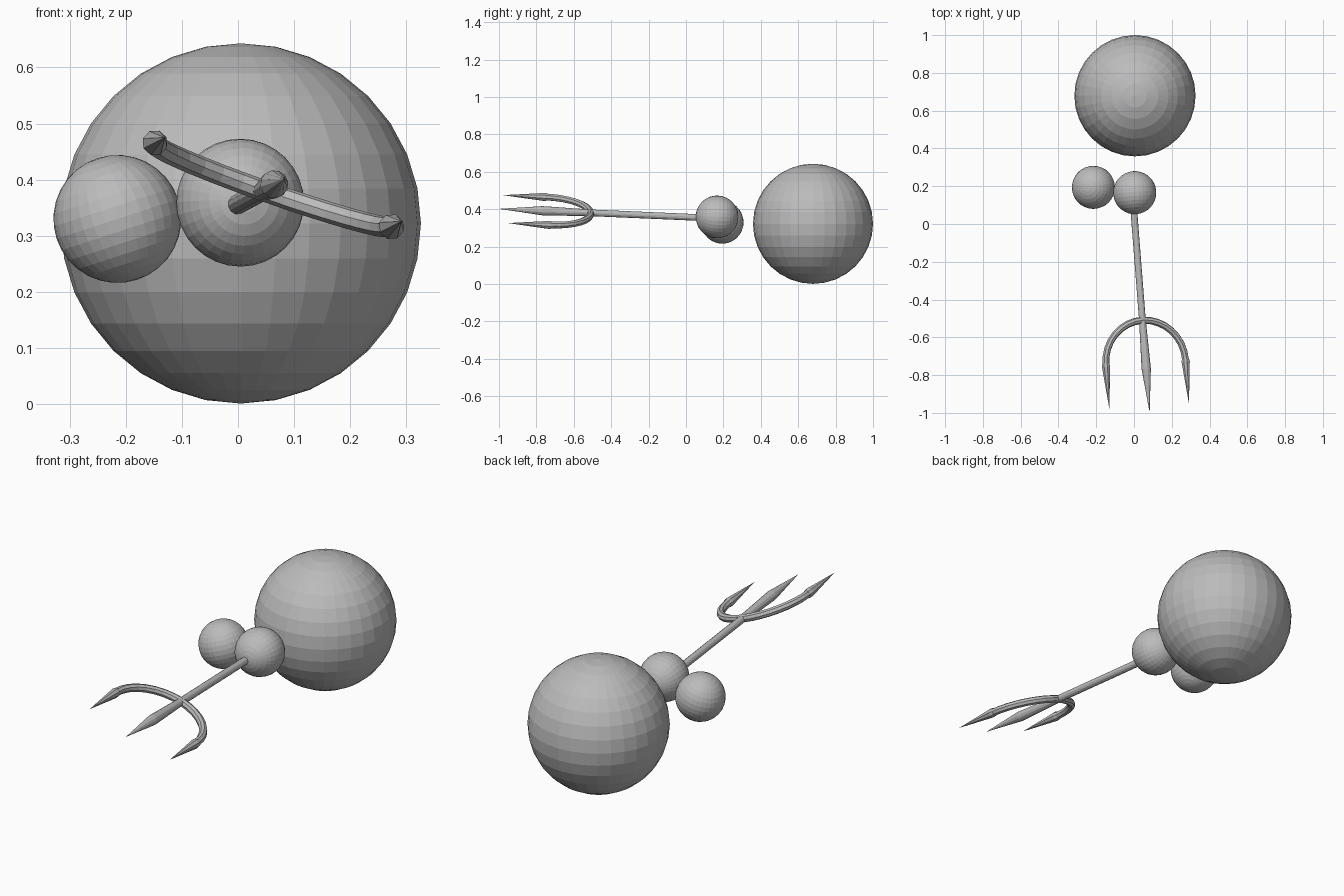
import bpy, bmesh, math
from mathutils import Vector, Matrix

if "Cube" in bpy.data.objects:
    bpy.data.objects.remove(bpy.data.objects["Cube"])

grey = bpy.data.materials.new("grey")
grey.diffuse_color = (0.5, 0.5, 0.5, 1)
grey.use_nodes = True
grey.node_tree.nodes["Principled BSDF"].inputs["Base Color"].default_value = grey.diffuse_color

# Fork frame: shaft direction, sideways direction across the prongs, and normal
origin = Vector((0.0, 0.06, 0.356))
along = Vector((0.083, -1.06, 0.046)).normalized()
side = Vector((0.42, 0.0, -0.147))
side = (side - along * side.dot(along)).normalized()
normal = along.cross(side)


def point(t, s=0.0):
    return origin + along * t + side * s


def finish(name, bm):
    bmesh.ops.recalc_face_normals(bm, faces=bm.faces)
    mesh = bpy.data.meshes.new(name)
    bm.to_mesh(mesh)
    bm.free()
    mesh.materials.append(grey)
    obj = bpy.data.objects.new(name, mesh)
    bpy.context.collection.objects.link(obj)
    return obj


def ball(name, centre, radius, rotation=Matrix.Identity(4)):
    bm = bmesh.new()
    bmesh.ops.create_uvsphere(bm, u_segments=32, v_segments=16, radius=radius,
                              matrix=Matrix.Translation(centre) @ rotation)
    return finish(name, bm)


def tube(name, stations, sides=8):
    """Loft a round section through (centre, tangent, radius) stations; radius 0 is a tip."""
    bm = bmesh.new()
    rings = []
    for centre, tangent, radius in stations:
        if radius == 0:
            rings.append([bm.verts.new(centre)])
            continue
        across = normal.cross(tangent).normalized()
        rings.append([bm.verts.new(centre + radius * (
            across * math.cos(2 * math.pi * i / sides) +
            normal * math.sin(2 * math.pi * i / sides))) for i in range(sides)])
    for a, b in zip(rings, rings[1:]):
        for i in range(sides):
            j = (i + 1) % sides
            bm.faces.new((a[i], a[j], b[0]) if len(b) == 1 else (a[i], a[j], b[j], b[i]))
    for ring in (rings[0], rings[-1]):
        if len(ring) > 1:
            bm.faces.new(ring)
    return finish(name, bm)


# Spheres: large body, hand on the shaft, and free hand
ball("body", (0.005, 0.679, 0.322), 0.321)
ball("shaft_hand", (0.004, 0.166, 0.359), 0.114,
     along.to_track_quat('Z', 'Y').to_matrix().to_4x4())
ball("free_hand", (-0.215, 0.194, 0.33), 0.114, Matrix.Rotation(math.radians(-18), 4, 'Y'))

# Shaft flaring into the middle prong
tube("shaft", [(point(-0.04), along, 0.018), (point(0.57), along, 0.018),
               (point(0.83), along, 0.025), (point(1.064), along, 0)], 12)

# Curved fork bar
R, T = 0.224, 0.796
bar = []
for k in range(17):
    a = math.pi * k / 16
    tangent = side * math.sin(a) + along * math.cos(a) * -1
    bar.append((point(T - R * math.sin(a), -R * math.cos(a)), tangent, 0.019))
tube("fork_bar", bar)

# Outer prongs
for name, s in (("left_prong", -R), ("right_prong", R)):
    tube(name, [(point(T - 0.01, s), along, 0.019), (point(T + 0.01, s), along, 0.023),
                (point(T + 0.235, s), along, 0)])
